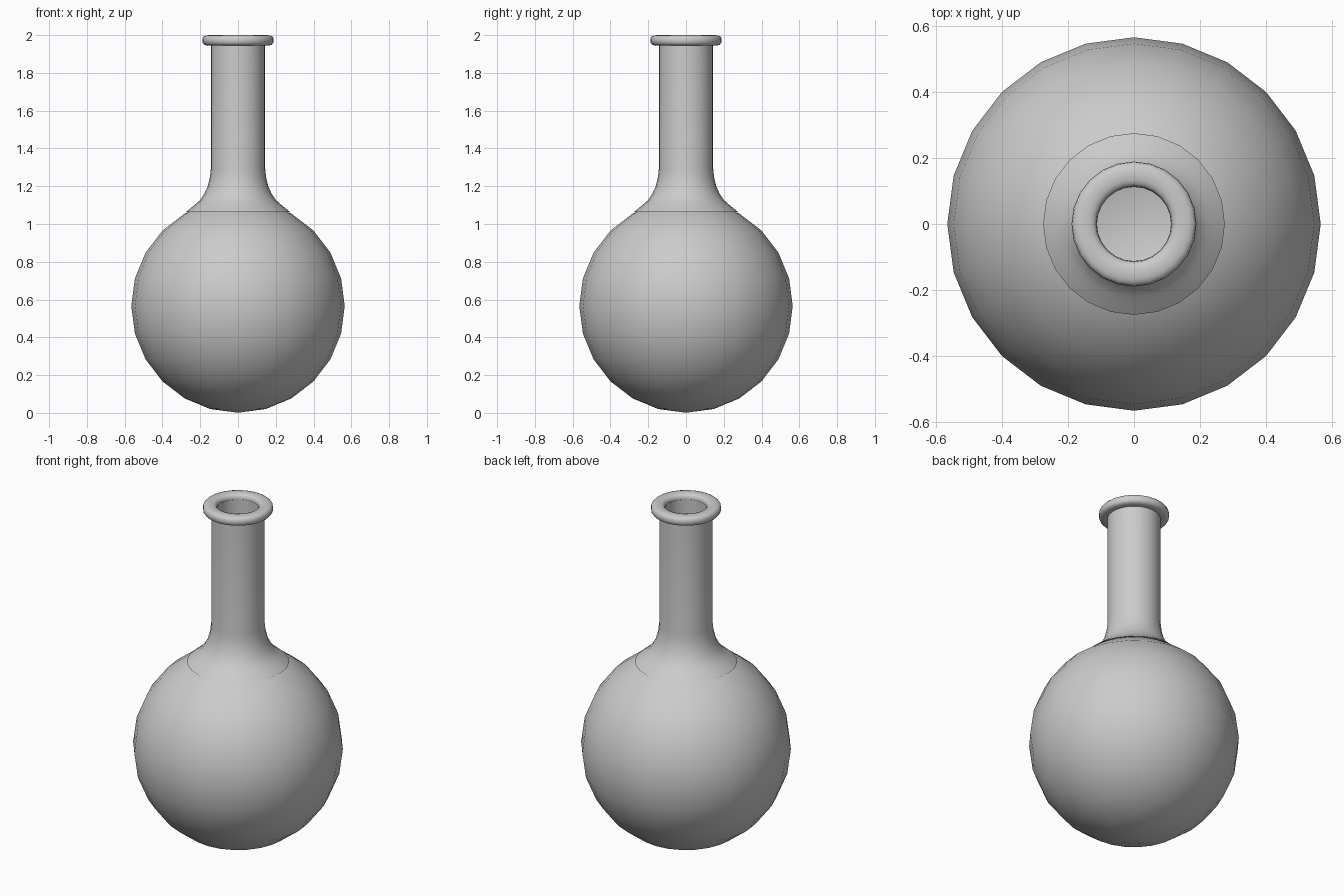
import bpy, bmesh
from math import sin, cos, pi, radians

if "Cube" in bpy.data.objects:
    bpy.data.objects.remove(bpy.data.objects["Cube"])

SEG = 24
R, CZ, WALL = 0.565, 0.566, 0.03


def lathe(name, profile, closed=False, angle=60):
    """Spin an (r, z) profile about z; points on the axis become poles."""
    bm = bmesh.new()
    rings = []
    for r, z in profile:
        if r < 1e-5:
            rings.append([bm.verts.new((0, 0, z))] * SEG)
        else:
            rings.append([bm.verts.new((r * cos(2 * pi * i / SEG), r * sin(2 * pi * i / SEG), z))
                          for i in range(SEG)])
    pairs = list(zip(rings, rings[1:]))
    if closed:
        pairs.append((rings[-1], rings[0]))
    for a, b in pairs:
        for i in range(SEG):
            j = (i + 1) % SEG
            loop = list(dict.fromkeys((a[i], a[j], b[j], b[i])))
            bm.faces.new(loop)
    bmesh.ops.recalc_face_normals(bm, faces=bm.faces)
    mesh = bpy.data.meshes.new(name)
    bm.to_mesh(mesh)
    bm.free()
    ob = bpy.data.objects.new(name, mesh)
    bpy.context.collection.objects.link(ob)
    bpy.ops.object.select_all(action='DESELECT')
    ob.select_set(True)
    bpy.context.view_layer.objects.active = ob
    bpy.ops.object.shade_smooth_by_angle(angle=radians(angle))
    return ob


def arc(radius):
    pts = [(radius * cos(radians(a)), CZ + radius * sin(radians(a))) for a in range(-75, 76, 15)]
    return [(0, CZ - radius)] + pts


# Hollow round bulb, open at the top under the neck
lathe("bulb", arc(R) + arc(R - WALL)[::-1])

# Neck tube with flared foot, outer wall then inner wall
outer = [(0.275, 1.064), (0.245, 1.089), (0.222, 1.107), (0.200, 1.128), (0.180, 1.157),
         (0.162, 1.195), (0.150, 1.240), (0.144, 1.290), (0.144, 1.970)]
inner = [(0.112, 1.970), (0.112, 1.290), (0.118, 1.220), (0.135, 1.130), (0.137, 1.085)]
lathe("neck", outer + inner, closed=True)

# Rounded, flattened lip ring
N = 16
lip = []
for k in range(N):
    c, s = cos(2 * pi * k / N), sin(2 * pi * k / N)
    lip.append((0.151 + 0.038 * (abs(c) ** 0.8) * (1 if c > 0 else -1),
                1.972 + 0.028 * (abs(s) ** 0.7) * (1 if s > 0 else -1)))
lathe("lip", lip, closed=True, angle=80)
